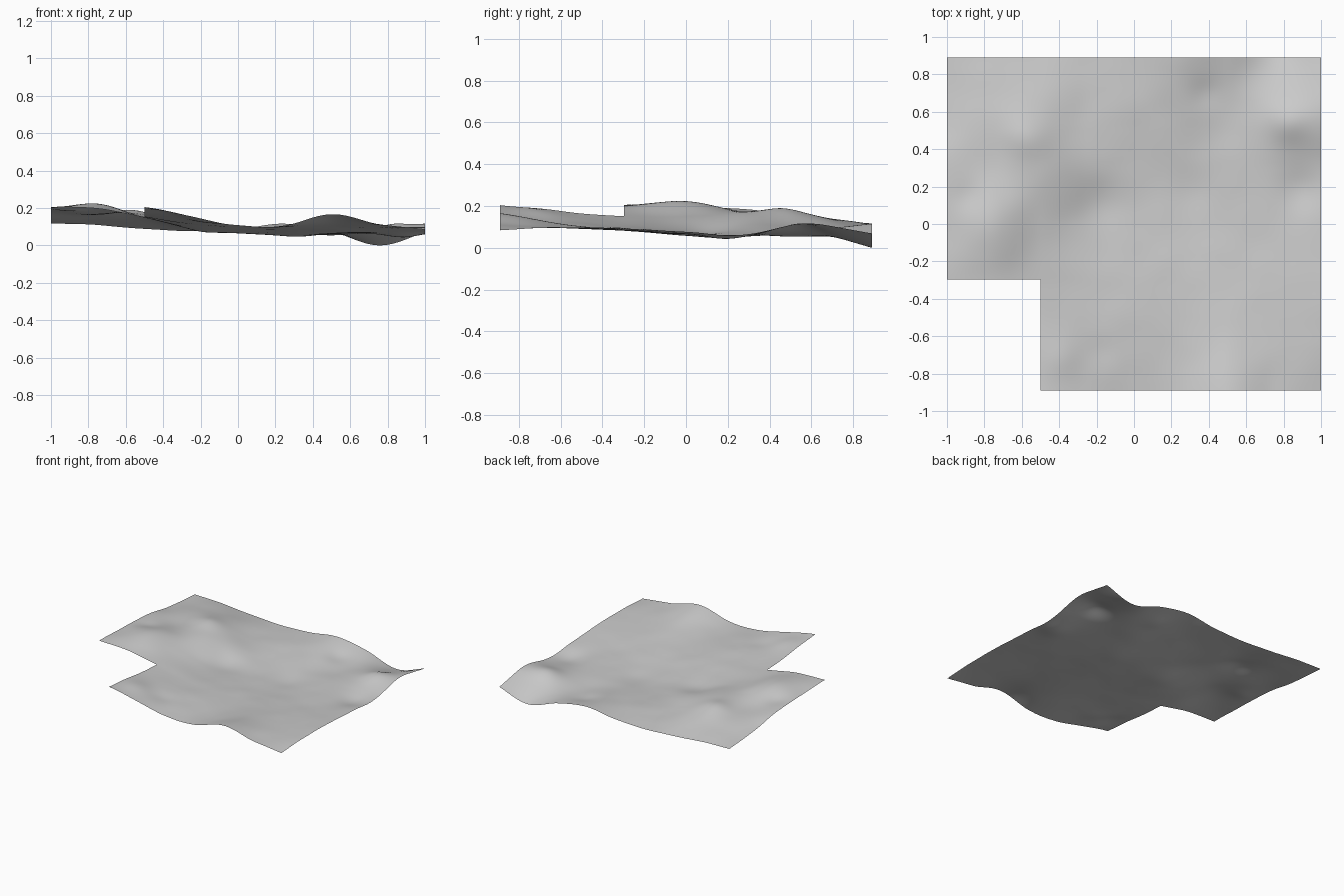
import bpy, bmesh, math
from mathutils import Vector, noise

if "Cube" in bpy.data.objects:
    bpy.data.objects.remove(bpy.data.objects["Cube"])

# Ground heights in hundredths: columns west to east, rows south to north
HEIGHTS = [
    [21, 21, 21, 16, 11, 11, 17.2, 12, 9],
    [20, 19, 18, 14, 11.3, 10, 12, 10.5, 10.3],
    [21, 20.3, 15.6, 11.8, 10, 8.8, 8.8, 9, 9.7],
    [20.3, 22.7, 15.7, 10, 7.7, 6.9, 6.9, 7.2, 8.3],
    [19, 17.3, 17.3, 11.7, 7.5, 6.7, 6.7, 7, 7.5],
    [14.5, 16, 15, 10, 9, 8.7, 6, 8, 12],
    [12.2, 11.5, 9.3, 8.3, 9.3, 12, 8, 0.5, 7.3],
]
# Local knolls and hollows: x, y, height, radius
BUMPS = [
    (-0.58, 0.46, 0.025, 0.12),
    (-0.38, -0.72, 0.012, 0.10),
    (-0.18, -0.67, -0.008, 0.09),
    (-0.20, 0.12, -0.016, 0.14),
    (0.88, 0.18, -0.022, 0.12),
    (0.82, 0.54, 0.027, 0.11),
    (-0.88, 0.15, -0.010, 0.08),
    (0.38, 0.70, -0.010, 0.08),
    (0.30, 0.16, -0.012, 0.16),
]
HALF_X, HALF_Y = 1.0, 0.89
NX, NY = 128, 108


def spline(vals, t):
    """Smooth curve through evenly spaced values, t in steps."""
    i = min(int(t), len(vals) - 2)
    f = t - i
    b, c = vals[i], vals[i + 1]
    a = vals[i - 1] if i > 0 else 2 * b - c
    d = vals[i + 2] if i + 2 < len(vals) else 2 * c - b
    return b + 0.5 * f * (c - a + f * (2*a - 5*b + 4*c - d + f * (3*(b - c) + d - a)))


def height(x, y):
    u = (x + HALF_X) / (2 * HALF_X) * 8
    v = (y + HALF_Y) / (2 * HALF_Y) * 6
    z = spline([spline(row, u) for row in HEIGHTS], v) / 100
    for bx, by, h, r in BUMPS:
        z += h * math.exp(-((x - bx) ** 2 + (y - by) ** 2) / (r * r))
    # gentle natural unevenness
    z += 0.003 * noise.noise(Vector((x * 6, y * 6, 1.7)))
    return max(z, 0.002)


# Terrain sheet with the south-west corner left out
bm = bmesh.new()
grid = {}
for j in range(NY + 1):
    for i in range(NX + 1):
        if i < NX // 4 and j < NY // 3:
            continue
        x = -HALF_X + 2 * HALF_X * i / NX
        y = -HALF_Y + 2 * HALF_Y * j / NY
        grid[i, j] = bm.verts.new((x, y, height(x, y)))
for j in range(NY):
    for i in range(NX):
        keys = [(i, j), (i + 1, j), (i + 1, j + 1), (i, j + 1)]
        if all(k in grid for k in keys):
            bm.faces.new([grid[k] for k in keys]).smooth = True

# Rest the lowest point on the ground plane
low = min(v.co.z for v in bm.verts)
for v in bm.verts:
    v.co.z -= low

mesh = bpy.data.meshes.new("terrain")
bm.to_mesh(mesh)
bm.free()
grey = bpy.data.materials.new("light grey")
grey.diffuse_color = (0.6, 0.6, 0.6, 1)
grey.use_nodes = True
grey.node_tree.nodes["Principled BSDF"].inputs["Base Color"].default_value = grey.diffuse_color
mesh.materials.append(grey)
bpy.context.collection.objects.link(bpy.data.objects.new("terrain", mesh))
